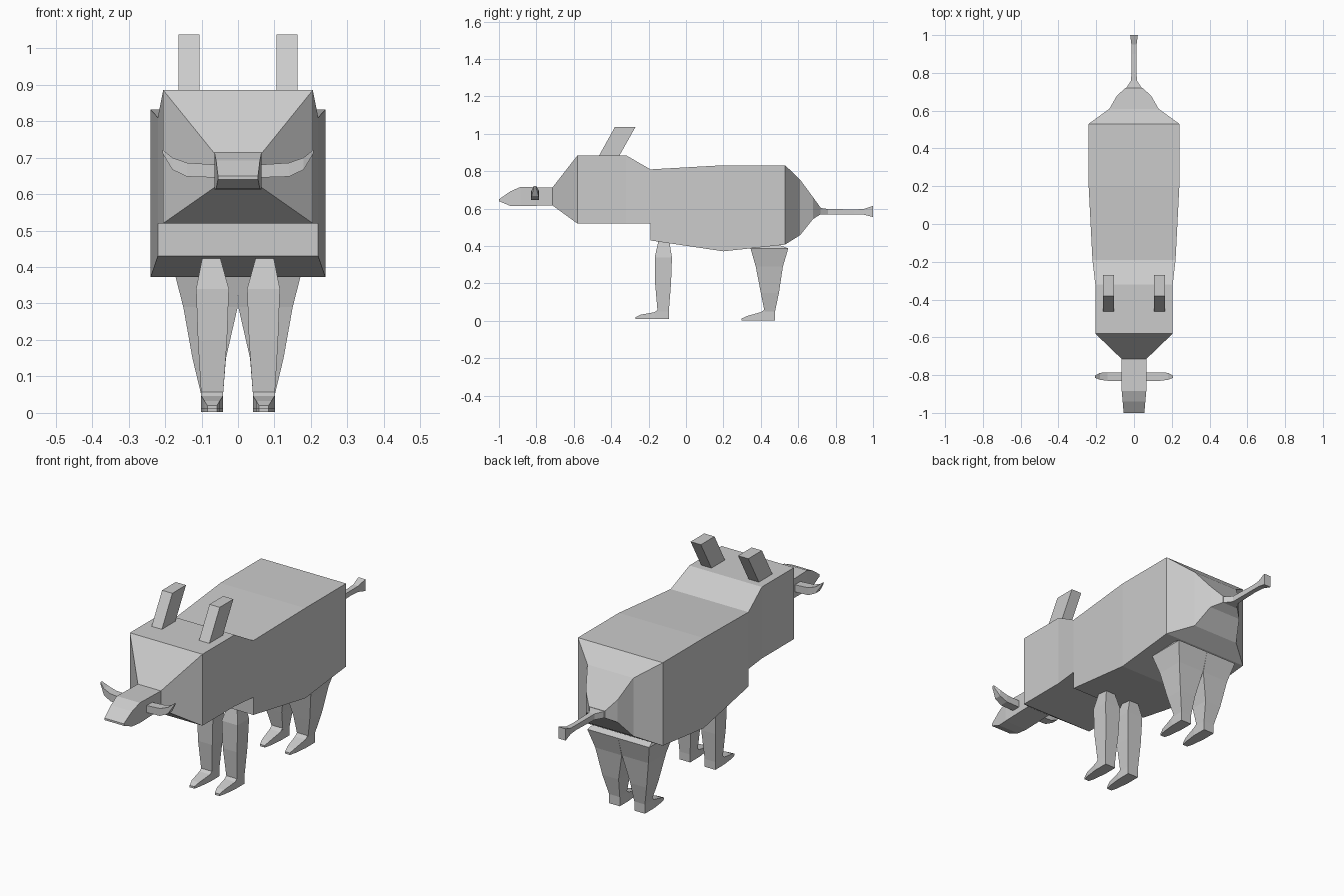
import bpy, bmesh

grey = bpy.data.materials.new("plain_grey")
grey.diffuse_color = (0.6, 0.6, 0.6, 1)


def loft(name, rings, mirrored=False):
    """Skin four-cornered rings into a closed solid, optionally mirrored in x."""
    bm = bmesh.new()
    loops = [[bm.verts.new(p) for p in ring] for ring in rings]
    for a, b in zip(loops, loops[1:]):
        for i in range(4):
            j = (i + 1) % 4
            bm.faces.new((a[i], a[j], b[j], b[i]))
    bm.faces.new(loops[0])
    bm.faces.new(loops[-1])
    if mirrored:
        src = bm.verts[:] + bm.edges[:] + bm.faces[:]
        copy = bmesh.ops.duplicate(bm, geom=src)["geom"]
        for v in copy:
            if isinstance(v, bmesh.types.BMVert):
                v.co.x *= -1
    bmesh.ops.recalc_face_normals(bm, faces=bm.faces[:])
    me = bpy.data.meshes.new(name)
    bm.to_mesh(me)
    bm.free()
    me.materials.append(grey)
    ob = bpy.data.objects.new(name, me)
    bpy.context.collection.objects.link(ob)
    return ob


def along_y(y, w, z0, z1):
    return [(-w, y, z0), (w, y, z0), (w, y, z1), (-w, y, z1)]


def along_z(z, x0, x1, y0, y1):
    return [(x0, y0, z), (x1, y0, z), (x1, y1, z), (x0, y1, z)]


def along_x(x, y0, y1, z0, z1):
    return [(x, y0, z0), (x, y1, z0), (x, y1, z1), (x, y0, z1)]


# Snout, head, stepped chest, barrel and tapering rump
loft("body", [along_y(*s) for s in (
    (-1.00, 0.055, 0.640, 0.650),
    (-0.94, 0.060, 0.615, 0.692),
    (-0.885, 0.065, 0.613, 0.716),
    (-0.715, 0.065, 0.618, 0.712),
    (-0.58, 0.205, 0.520, 0.885),
    (-0.32, 0.205, 0.520, 0.885),
    (-0.19, 0.220, 0.520, 0.810),
    (-0.19, 0.220, 0.430, 0.810),
    (0.20, 0.240, 0.372, 0.832),
    (0.53, 0.240, 0.408, 0.832),
    (0.61, 0.130, 0.458, 0.755),
    (0.68, 0.090, 0.545, 0.660),
    (0.72, 0.045, 0.570, 0.605))])

# Thin tail with a flared tip
loft("tail", [along_y(*s) for s in (
    (0.71, 0.048, 0.570, 0.605),
    (0.76, 0.015, 0.568, 0.598),
    (0.90, 0.012, 0.570, 0.596),
    (0.95, 0.014, 0.568, 0.598),
    (1.00, 0.020, 0.555, 0.615))])

# Slanted ears
loft("ears", [along_z(0.88, 0.105, 0.163, -0.467, -0.358),
              along_z(1.037, 0.105, 0.163, -0.380, -0.270)], True)

# Upturned tusks
loft("tusks", [along_x(*s) for s in (
    (0.050, -0.830, -0.785, 0.645, 0.680),
    (0.140, -0.830, -0.785, 0.648, 0.686),
    (0.180, -0.825, -0.788, 0.667, 0.700),
    (0.207, -0.814, -0.802, 0.712, 0.722))], True)

# Front legs, widest just below the shoulder
loft("front_legs", [along_z(*s) for s in (
    (0.43, 0.050, 0.097, -0.147, -0.090),
    (0.34, 0.025, 0.115, -0.167, -0.075),
    (0.20, 0.030, 0.110, -0.165, -0.080),
    (0.05, 0.041, 0.101, -0.152, -0.092))], True)

# Hind legs meeting at the hips
loft("hind_legs", [along_z(*s) for s in (
    (0.405, 0.000, 0.165, 0.420, 0.500),
    (0.388, 0.000, 0.175, 0.345, 0.547),
    (0.29, 0.001, 0.150, 0.373, 0.518),
    (0.15, 0.033, 0.125, 0.400, 0.497),
    (0.05, 0.041, 0.101, 0.420, 0.476))], True)

# Wedge-shaped feet pointing forward
for name, heel, z in (("front_feet", -0.092, 0.010), ("hind_feet", 0.476, 0.003)):
    loft(name, [
        [(x0, heel - d, z), (x1, heel - d, z), (x1, heel - d, t), (x0, heel - d, t)]
        for d, x0, x1, t in (
            (0.0, 0.041, 0.101, 0.060),
            (0.058, 0.041, 0.101, 0.060),
            (0.075, 0.041, 0.101, 0.047),
            (0.150, 0.050, 0.092, z + 0.023),
            (0.178, 0.058, 0.084, z + 0.010))], True)
